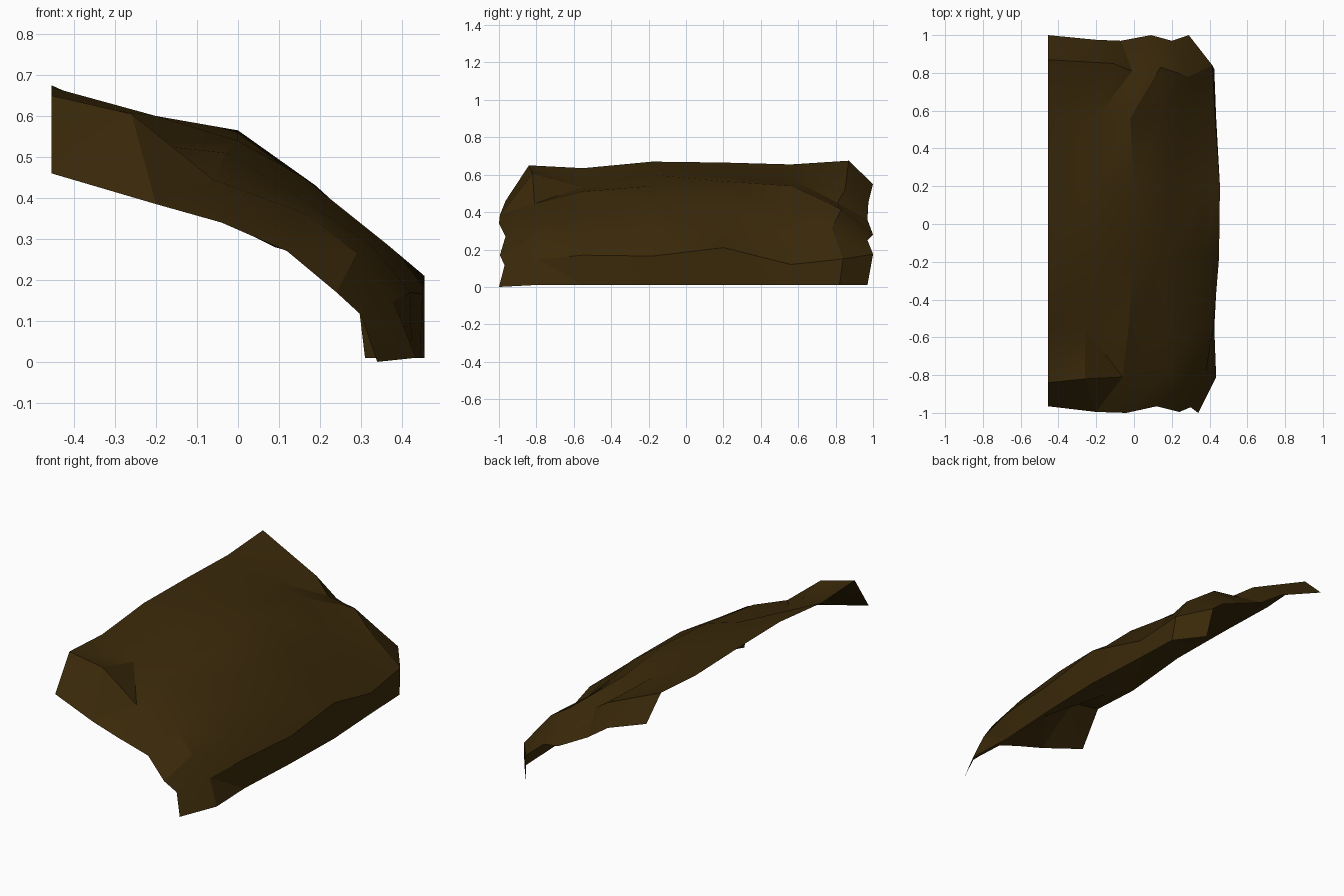
import bpy, bmesh, math

# Cross-sections of the rocky slope, from front to back: (x, z) from ridge to toe
profiles = [
    [(-.455, .46), (-.20, .385), (-.04, .34), (.12, .27), (.24, .17), (.30, .115), (.34, 0)],
    [(-.455, .65), (-.26, .605), (-.06, .445), (.17, .36), (.29, .265), (.38, .147), (.435, .01)],
    [(-.455, .635), (-.26, .535), (-.03, .51), (.17, .39), (.33, .28), (.42, .17), (.425, .01)],
    [(-.455, .67), (-.20, .60), (0, .54), (.16, .45), (.36, .29), (.45, .165), (.445, .01)],
    [(-.455, .665), (-.20, .59), (0, .565), (.19, .43), (.36, .275), (.455, .21), (.455, .01)],
    [(-.455, .655), (-.20, .58), (-.02, .54), (.14, .41), (.28, .275), (.43, .12), (.435, .01)],
    [(-.455, .675), (-.11, .52), (-.01, .45), (.14, .415), (.29, .315), (.415, .15), (.425, .01)],
    [(-.455, .55), (-.20, .45), (-.07, .36), (.09, .28), (.20, .25), (.29, .175), (.31, .01)],
]
row_y = [-1, -.82, -.55, -.18, .2, .56, .83, 1]
# Ragged outlines and crests of the two ends
ragged = {
    0: [-.965, -.995, -1, -.965, -.995, -.97, -1],
    1: [-.84, -.82, -.81, -.78, -.82, -.79, -.81],
    6: [.87, .85, .81, .83, .78, .84, .82],
    7: [1, .975, .97, 1, .97, 1, .97],
}
other_diagonal = {(1, 1)}  # dip behind the front crest

# Loft the open rock shell through the sections
bm = bmesh.new()
grid = []
for r, profile in enumerate(profiles):
    ys = ragged.get(r, [row_y[r]] * len(profile))
    grid.append([bm.verts.new((x, y, z)) for (x, z), y in zip(profile, ys)])
for r, (near, far) in enumerate(zip(grid, grid[1:])):
    for c in range(len(near) - 1):
        a, b, d, e = near[c], near[c + 1], far[c + 1], far[c]
        if (r, c) in other_diagonal:
            bm.faces.new((a, b, e))
            bm.faces.new((b, d, e))
        else:
            bm.faces.new((a, b, d))
            bm.faces.new((a, d, e))

mesh = bpy.data.meshes.new("rock_slope")
bm.to_mesh(mesh)
bm.free()
rock = bpy.data.objects.new("rock_slope", mesh)
bpy.context.collection.objects.link(rock)

# Dark brown earth
mat = bpy.data.materials.new("dark brown rock")
mat.diffuse_color = (.042, .022, .003, 1)
mesh.materials.append(mat)

bpy.context.view_layer.objects.active = rock
rock.select_set(True)
bpy.ops.object.shade_smooth_by_angle(angle=math.radians(22))
